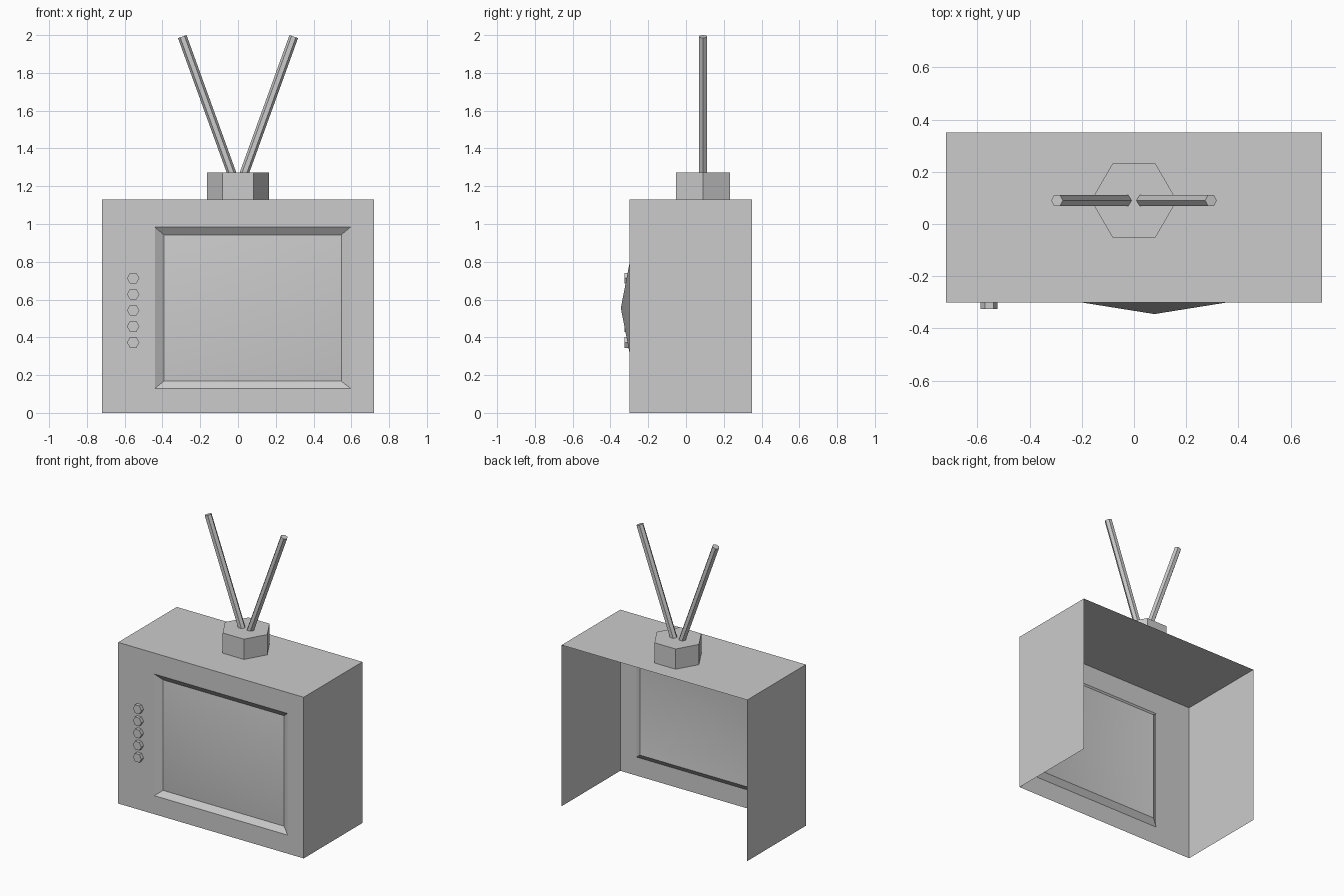
import bpy, math
from mathutils import Vector

if "Cube" in bpy.data.objects:
    bpy.data.objects.remove(bpy.data.objects["Cube"])


def make(name, verts, faces, smooth=False):
    mesh = bpy.data.meshes.new(name)
    mesh.from_pydata([tuple(v) for v in verts], [], faces)
    for p in mesh.polygons:
        p.use_smooth = smooth
    obj = bpy.data.objects.new(name, mesh)
    bpy.context.collection.objects.link(obj)
    return obj


def rect(x0, x1, z0, z1, y):
    """Corners counter-clockwise as seen from the front."""
    return [(x0, y, z0), (x1, y, z0), (x1, y, z1), (x0, y, z1)]


def ring(a, b):
    """Quads joining corner loop a to corner loop b."""
    return [(a + i, a + (i + 1) % 4, b + (i + 1) % 4, b + i) for i in range(4)]


def hex_prism(name, start, end, radius):
    """Six-sided bar from start to end, with corners pointing along x."""
    start, end = Vector(start), Vector(end)
    axis = (end - start).normalized()
    u = (Vector((1, 0, 0)) - axis * axis.x).normalized()
    v = axis.cross(u)
    verts = []
    for c in (start, end):
        for k in range(6):
            a = k * math.pi / 3
            verts.append(c + radius * (math.cos(a) * u + math.sin(a) * v))
    faces = [(k, (k + 1) % 6, (k + 1) % 6 + 6, k + 6) for k in range(6)]
    faces += [tuple(range(5, -1, -1)), tuple(range(6, 12))]
    return make(name, verts, faces)


FRONT, BACK, TOP, LIP = -0.30, 0.35, 1.13, -0.27
opening = (-0.44, 0.595, 0.13, 0.983)
glass = (-0.392, 0.547, 0.168, 0.943)

# Cabinet: front with screen opening, top and sides; back and bottom are open
make("cabinet",
     rect(-0.72, 0.72, 0, TOP, FRONT) + rect(*opening, FRONT) + rect(-0.72, 0.72, 0, TOP, BACK),
     ring(0, 4) + [f[::-1] for f in ring(0, 8)[1:]])

# Sloping bezel going into the opening
make("screen_bezel", rect(*opening, FRONT) + rect(*glass, LIP), ring(0, 4))

# Bulging screen
make("screen", rect(*glass, LIP) + [(0.078, -0.345, 0.555)],
     [(i, (i + 1) % 4, 4) for i in range(4)], smooth=True)

# Column of knobs
for i in range(5):
    z = 0.373 + i * 0.085
    hex_prism(f"knob_{i + 1}", (-0.555, FRONT, z), (-0.555, -0.325, z), 0.033)

# Antenna base and the two rods
hex_prism("antenna_base", (0, 0.09, TOP), (0, 0.09, 1.272), 0.164)
for side, s in (("left", -1), ("right", 1)):
    hex_prism(f"antenna_{side}", (s * 0.032, 0.09, 1.265), (s * 0.295, 0.09, 1.992), 0.024)
